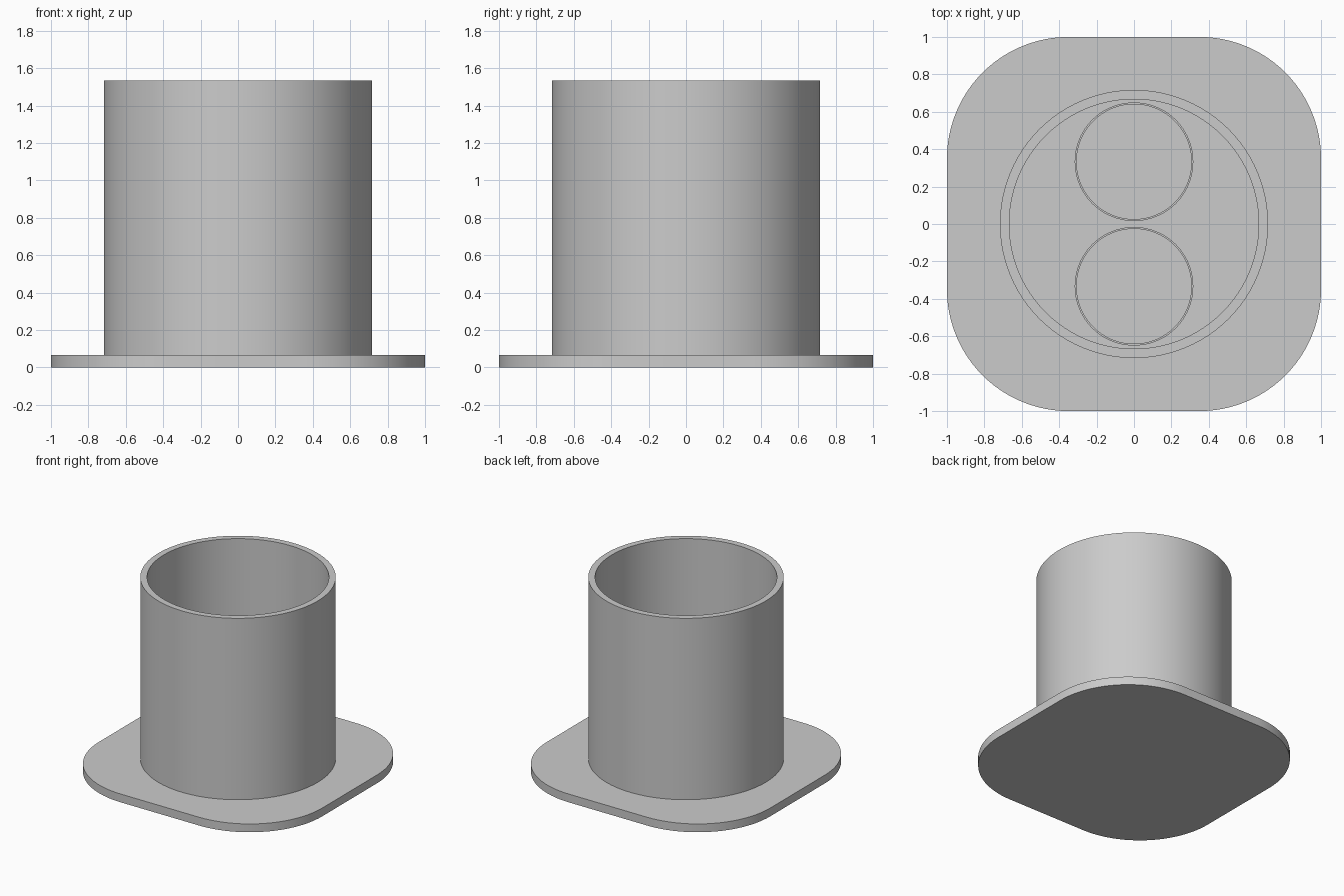
import bpy
import bmesh
import math

cube = bpy.data.objects.get("Cube")
if cube:
    bpy.data.objects.remove(cube, do_unlink=True)

# Single plain grey
grey = bpy.data.materials.new("plain_grey")
grey.use_nodes = True
colour = (0.6, 0.6, 0.6, 1)
grey.diffuse_color = colour
grey.node_tree.nodes["Principled BSDF"].inputs["Base Color"].default_value = colour

PLATE_TOP = 0.067


def finish(bm, name, location=(0, 0, 0)):
    """Turn a bmesh into a shaded, coloured object."""
    bmesh.ops.recalc_face_normals(bm, faces=bm.faces)
    mesh = bpy.data.meshes.new(name)
    bm.to_mesh(mesh)
    bm.free()
    mesh.materials.append(grey)
    obj = bpy.data.objects.new(name, mesh)
    obj.location = location
    bpy.context.collection.objects.link(obj)
    bpy.ops.object.select_all(action="DESELECT")
    obj.select_set(True)
    bpy.context.view_layer.objects.active = obj
    bpy.ops.object.shade_smooth_by_angle(angle=math.radians(30))
    return obj


def tube(name, outer, inner, bottom, top, y=0, sides=96):
    """Revolve a rectangular wall section into an open pipe."""
    bm = bmesh.new()
    section = [(outer, bottom), (outer, top), (inner, top), (inner, bottom)]
    rings = []
    for i in range(sides):
        a = math.tau * i / sides
        rings.append([bm.verts.new((r * math.cos(a), r * math.sin(a), z))
                      for r, z in section])
    for i, ring in enumerate(rings):
        after = rings[(i + 1) % sides]
        for j in range(4):
            k = (j + 1) % 4
            bm.faces.new((ring[j], after[j], after[k], ring[k]))
    return finish(bm, name, (0, y, 0))


def rounded_plate(name, half, radius, height, steps=24):
    """Extrude a square outline with large round corners."""
    bm = bmesh.new()
    outline = []
    offset = half - radius
    for corner, (sx, sy) in enumerate([(1, 1), (-1, 1), (-1, -1), (1, -1)]):
        for i in range(steps + 1):
            a = (corner + i / steps) * math.pi / 2
            outline.append(bm.verts.new((sx * offset + radius * math.cos(a),
                                         sy * offset + radius * math.sin(a), 0)))
    base = bm.faces.new(outline)
    extruded = bmesh.ops.extrude_face_region(bm, geom=[base], use_keep_orig=True)
    moved = [g for g in extruded["geom"] if isinstance(g, bmesh.types.BMVert)]
    bmesh.ops.translate(bm, verts=moved, vec=(0, 0, height))
    return finish(bm, name)


# Base flange
rounded_plate("base_plate", 1.0, 0.65, PLATE_TOP)

# Main open cylinder
tube("outer_tube", 0.717, 0.667, PLATE_TOP, 1.535)

# Two thin-walled sockets standing on the floor inside
for name, y in (("back_socket", 0.333), ("front_socket", -0.333)):
    tube(name, 0.317, 0.307, PLATE_TOP, 0.4, y)
